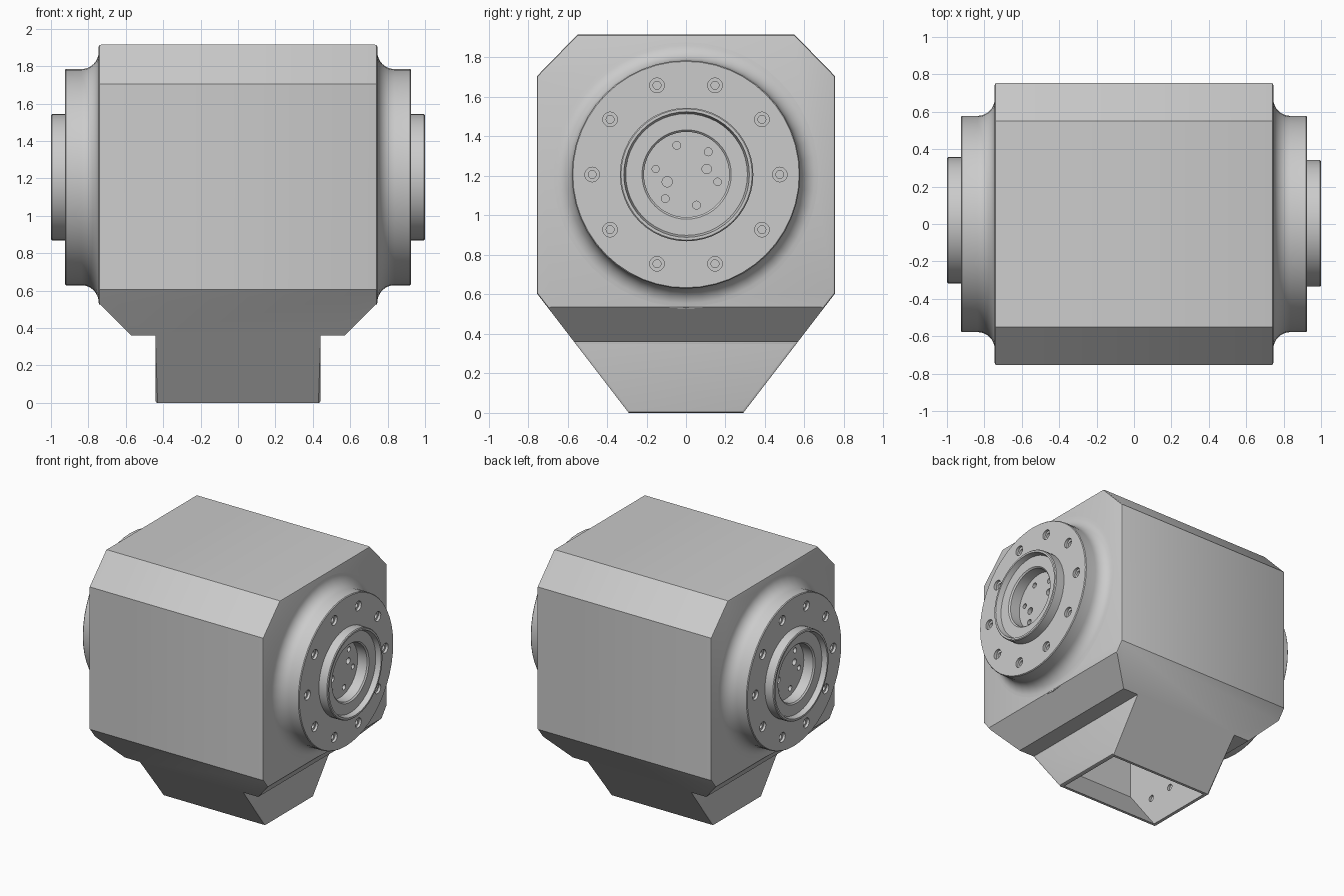
import bpy, bmesh, math
from mathutils import Matrix

if "Cube" in bpy.data.objects:
    bpy.data.objects.remove(bpy.data.objects["Cube"])

grey = bpy.data.materials.new("cast grey")
grey.use_nodes = True
grey.diffuse_color = (0.6, 0.6, 0.6, 1)
grey.node_tree.nodes["Principled BSDF"].inputs["Base Color"].default_value = (0.6, 0.6, 0.6, 1)

AXIS_Z = 1.207


def make_object(name, bm):
    bmesh.ops.recalc_face_normals(bm, faces=bm.faces)
    mesh = bpy.data.meshes.new(name)
    bm.to_mesh(mesh)
    bm.free()
    mesh.materials.append(grey)
    ob = bpy.data.objects.new(name, mesh)
    bpy.context.collection.objects.link(ob)
    return ob


def activate(ob):
    bpy.ops.object.select_all(action='DESELECT')
    ob.select_set(True)
    bpy.context.view_layer.objects.active = ob


def prism(name, half_profile, axis, half):
    """Extrude a mirrored (across, z) outline along x or y."""
    pts = half_profile + [(-a, z) for a, z in reversed(half_profile)]
    bm = bmesh.new()
    place = (lambda a, z, d: (d, a, z)) if axis == 'X' else (lambda a, z, d: (a, d, z))
    near = [bm.verts.new(place(a, z, -half)) for a, z in pts]
    far = [bm.verts.new(place(a, z, half)) for a, z in pts]
    bm.faces.new(near)
    bm.faces.new(far)
    for i in range(len(pts)):
        j = (i + 1) % len(pts)
        bm.faces.new((near[i], near[j], far[j], far[i]))
    return make_object(name, bm)


def drill_set(name, holes, x0, x1, sides=20):
    """Cylinders along x at the given (y, z, radius)."""
    bm = bmesh.new()
    for y, z, r in holes:
        m = Matrix.Translation(((x0 + x1) / 2, y, z)) @ Matrix.Rotation(math.pi / 2, 4, 'Y')
        bmesh.ops.create_cone(bm, cap_ends=True, segments=sides, radius1=r, radius2=r,
                              depth=abs(x1 - x0), matrix=m)
    return make_object(name, bm)


def boolean(ob, cutter, operation='DIFFERENCE'):
    activate(ob)
    cutter.hide_render = True
    mod = ob.modifiers.new("cut", 'BOOLEAN')
    mod.operation = operation
    mod.solver = 'EXACT'
    mod.object = cutter
    bpy.ops.object.modifier_apply(modifier=mod.name)
    bpy.data.objects.remove(cutter)


# Housing: side outline crossed with front outline
body = prism("housing", [(0.29, 0), (0.755, 0.605), (0.755, 1.705), (0.55, 1.915)], 'X', 0.9)
front = prism("front_outline", [(0.442, -0.1), (0.442, 0.36), (0.57, 0.36),
                                (0.745, 0.535), (0.745, 2.0)], 'Y', 0.9)
boolean(body, front, 'INTERSECT')
bevel = body.modifiers.new("edge_round", 'BEVEL')
bevel.width = 0.012
bevel.segments = 2
bevel.limit_method = 'ANGLE'
bevel.angle_limit = math.radians(70)
bpy.ops.object.modifier_apply(modifier=bevel.name)

# Open neck underneath, with bolt holes in its end walls
cavity = prism("neck_cavity", [(0.262, -0.01), (0.526, 0.33), (0.526, 0.6)], 'X', 0.41)
boolean(body, cavity)
for s in (-1, 1):
    wall = [(y, 0.22, 0.024) for y in (-0.3, -0.1, 0.1, 0.3)]
    boolean(body, drill_set("wall_drill", wall, s * 0.39, s * 0.428))
activate(body)
bpy.ops.object.shade_smooth_by_angle(angle=math.radians(30))

# Flange profile (radius, x): fillet, rim, boss, stepped recess
profile = [(0, 0.70), (0.68, 0.70), (0.68, 0.743)]
for i in range(9):
    a = math.pi / 2 * i / 8
    profile.append((0.67 - 0.092 * math.sin(a), 0.837 - 0.092 * math.cos(a)))
profile += [(0.578, 0.92), (0.573, 0.926), (0.338, 0.926), (0.338, 0.994), (0.332, 1.0),
            (0.318, 1.0), (0.308, 0.96), (0.226, 0.96), (0.216, 0.95), (0.216, 0.87), (0, 0.87)]


def flange(name, s, boss_shift):
    bm = bmesh.new()
    verts = [bm.verts.new((s * x, 0, r)) for r, x in profile]
    edges = [bm.edges.new(pair) for pair in zip(verts, verts[1:])]
    bmesh.ops.spin(bm, geom=verts + edges, cent=(0, 0, 0), axis=(1, 0, 0),
                   angle=math.tau, steps=48, use_merge=True)
    bmesh.ops.remove_doubles(bm, verts=bm.verts, dist=0.0005)
    for v in bm.verts:
        if abs(v.co.x) > 0.86 and math.hypot(v.co.y, v.co.z) < 0.36:
            v.co.y += boss_shift
        v.co.z += AXIS_Z
    ob = make_object(name, bm)

    # Ring of counterbored bolt holes
    for r, depth in ((0.037, 0.02), (0.02, 0.06)):
        ring = [(0.475 * math.cos(k * math.tau / 10),
                 AXIS_Z + 0.475 * math.sin(k * math.tau / 10), r) for k in range(10)]
        boolean(ob, drill_set("bolt_drill", ring, s * (0.926 - depth), s * 0.95))

    # Scattered small holes in the recess floor
    small = [(-0.05, 1.355, 0.02), (0.11, 1.322, 0.02), (-0.157, 1.235, 0.018),
             (0.102, 1.235, 0.024), (-0.098, 1.17, 0.026), (0.157, 1.17, 0.019),
             (-0.108, 1.085, 0.02), (0.05, 1.052, 0.02)]
    boolean(ob, drill_set("floor_drill", [(s * y + boss_shift, z, r) for y, z, r in small],
                          s * 0.84, s * 0.89))
    activate(ob)
    bpy.ops.object.shade_smooth_by_angle(angle=math.radians(30))


flange("flange_left", 1, 0.003)
flange("flange_right", -1, 0.02)
